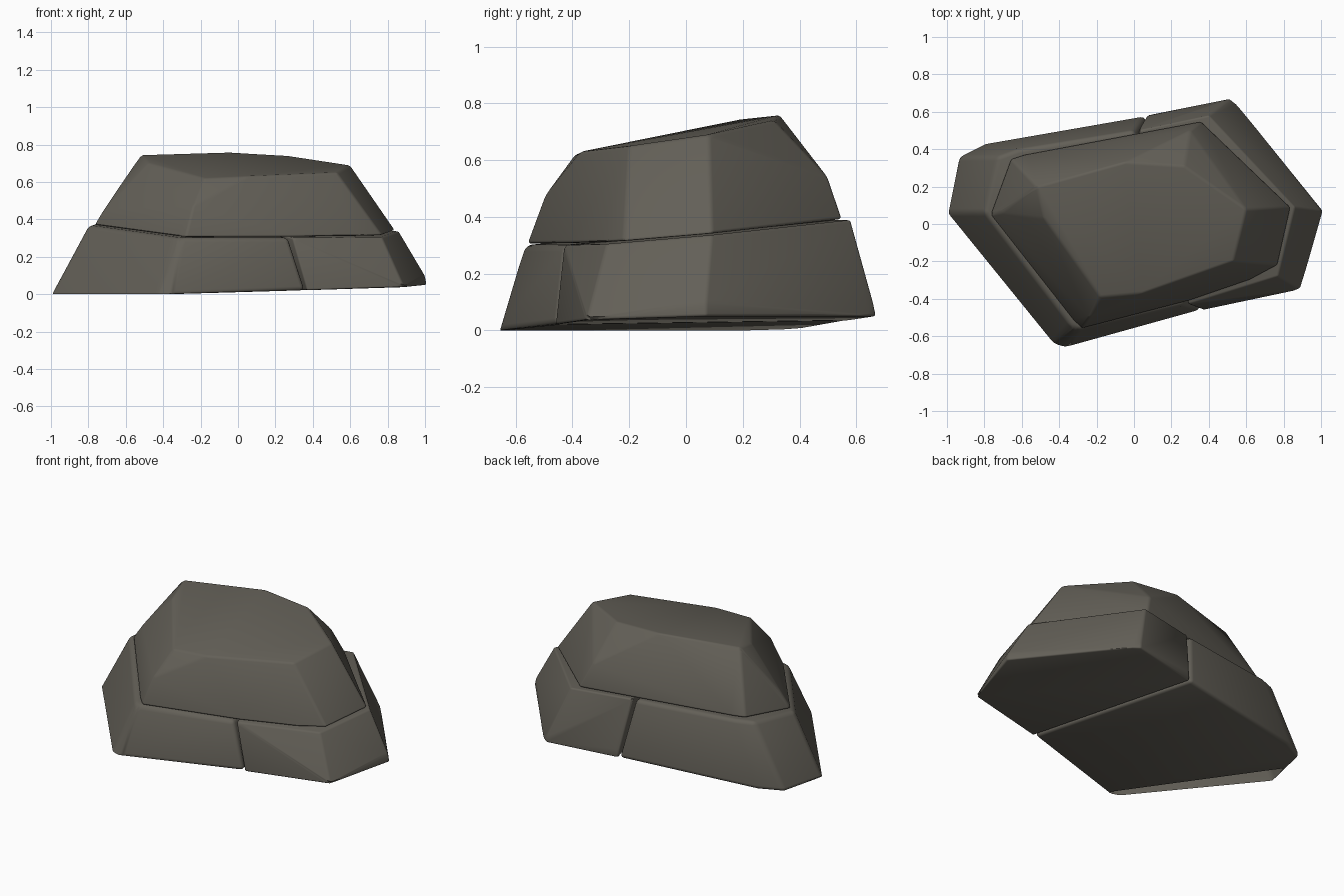
import bpy, bmesh, math

cube = bpy.data.objects.get("Cube")
if cube:
    bpy.data.objects.remove(cube, do_unlink=True)

stone = bpy.data.materials.new("dark_stone")
stone.use_nodes = True
colour = (0.125, 0.116, 0.096, 1)
stone.diffuse_color = colour
bsdf = next(n for n in stone.node_tree.nodes if n.type == 'BSDF_PRINCIPLED')
bsdf.inputs["Base Color"].default_value = colour
bsdf.inputs["Roughness"].default_value = 0.9


def base_z(x, y):
    """Underside, tilted so its left front edge dips into the ground."""
    return 0.035 * ((x + 1) * 0.77 + (y - 0.06) * 0.63 - 0.13)


def seam_z(x, y):
    """Sloping joint between the lower stones and the upper one."""
    return 0.345 + 0.09 * y - 0.02 * x


def on(surface, outline, lift=0):
    return [(x, y, surface(x, y) + lift) for x, y in outline]


def make_stone(name, points, bevel):
    """Convex block with rounded edges, cut open where it meets the ground."""
    bm = bmesh.new()
    for p in points:
        bm.verts.new(p)
    hull = bmesh.ops.convex_hull(bm, input=bm.verts[:])
    spare = [g for g in hull["geom_interior"] if isinstance(g, bmesh.types.BMVert)]
    bmesh.ops.delete(bm, geom=spare, context='VERTS')
    bmesh.ops.dissolve_limit(bm, angle_limit=math.radians(3),
                             verts=bm.verts[:], edges=bm.edges[:])
    sharp = [e for e in bm.edges if e.calc_face_angle(0) > 0.2
             and max(v.co.z for v in e.verts) > 0]
    bmesh.ops.bevel(bm, geom=sharp, offset=bevel, offset_type='OFFSET',
                    segments=3, profile=0.5, affect='EDGES', clamp_overlap=True)
    bmesh.ops.bisect_plane(bm, geom=bm.verts[:] + bm.edges[:] + bm.faces[:],
                           plane_co=(0, 0, 0), plane_no=(0, 0, 1), clear_inner=True)
    bmesh.ops.recalc_face_normals(bm, faces=bm.faces[:])
    mesh = bpy.data.meshes.new(name)
    bm.to_mesh(mesh)
    bm.free()
    mesh.materials.append(stone)
    obj = bpy.data.objects.new(name, mesh)
    bpy.context.collection.objects.link(obj)
    bpy.ops.object.select_all(action='DESELECT')
    obj.select_set(True)
    bpy.context.view_layer.objects.active = obj
    bpy.ops.object.shade_smooth_by_angle(angle=math.radians(40))


# Lower stones, split by a leaning crack
make_stone("lower_right_stone",
           on(base_z, [(-1, 0.06), (-0.94, 0.36), (-0.8, 0.43), (0.06, 0.58),
                       (0.36, -0.46), (-0.36, -0.66), (-0.43, -0.64)])
           + on(seam_z, [(-0.8, 0.06), (-0.73, 0.36), (-0.62, 0.4), (0.0, 0.5),
                         (0.27, -0.43), (-0.3, -0.57), (-0.34, -0.54)]), 0.025)
make_stone("lower_left_stone",
           on(base_z, [(0.07, 0.58), (0.51, 0.67), (0.55, 0.64), (1.01, 0.07),
                       (0.89, -0.35), (0.37, -0.46)])
           + on(base_z, [(0.08, 0.58), (0.5, 0.66), (1, 0.07)], 0.05)
           + on(seam_z, [(0.02, 0.5), (0.4, 0.58), (0.86, 0.09),
                         (0.77, -0.28), (0.29, -0.43)]), 0.025)

# Upper stone with a sloping, faceted crown
make_stone("upper_stone",
           on(seam_z, [(-0.77, 0.05), (-0.66, 0.35), (-0.6, 0.37), (0.02, 0.45),
                       (0.36, 0.55), (0.84, 0.09), (0.77, -0.22), (0.62, -0.3),
                       (0.3, -0.41), (-0.28, -0.56), (-0.33, -0.51)], 0.005)
           + [(-0.71, 0.06, 0.46), (-0.24, -0.5, 0.47), (0.3, 0.5, 0.54),
              (-0.52, 0.2, 0.745), (-0.48, 0.03, 0.7), (-0.05, 0.33, 0.76),
              (0.27, 0.31, 0.74), (0.6, 0.08, 0.69), (0.53, -0.2, 0.65),
              (0.05, -0.37, 0.63), (-0.18, -0.39, 0.62)], 0.03)
